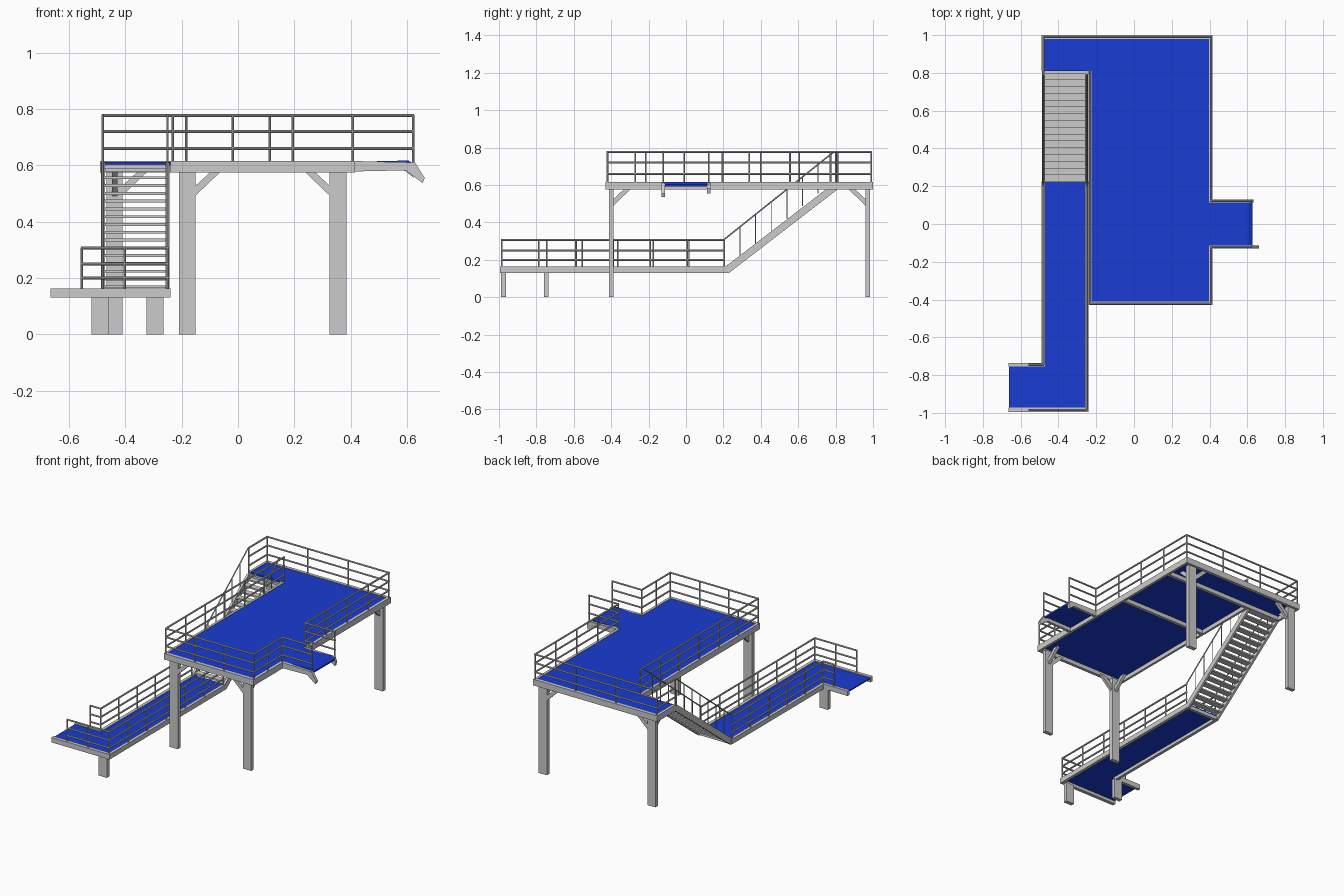
import bpy, bmesh
from mathutils import Vector, Matrix

if "Cube" in bpy.data.objects:
    bpy.data.objects.remove(bpy.data.objects["Cube"])

blue = bpy.data.materials.new("deck_blue")
blue.diffuse_color = (0.01, 0.045, 0.65, 1)
blue.use_nodes = True
blue.node_tree.nodes["Principled BSDF"].inputs["Base Color"].default_value = blue.diffuse_color


def finish(name, bm, mat=None):
    me = bpy.data.meshes.new(name)
    bmesh.ops.recalc_face_normals(bm, faces=bm.faces)
    bm.to_mesh(me)
    bm.free()
    ob = bpy.data.objects.new(name, me)
    bpy.context.collection.objects.link(ob)
    if mat:
        me.materials.append(mat)
    return ob


def box(bm, x0, x1, y0, y1, z0, z1):
    m = Matrix.Translation(((x0 + x1) / 2, (y0 + y1) / 2, (z0 + z1) / 2))
    bmesh.ops.create_cube(bm, size=1, matrix=m @ Matrix.Diagonal((x1 - x0, y1 - y0, z1 - z0, 1)))


def boxes(name, items, mat=None):
    bm = bmesh.new()
    for it in items:
        box(bm, *it)
    return finish(name, bm, mat)


def tube(bm, p, q, r=0.005):
    p, q = Vector(p), Vector(q)
    d = q - p
    m = Matrix.Translation((p + q) / 2) @ d.to_track_quat('Z', 'Y').to_matrix().to_4x4()
    bmesh.ops.create_cone(bm, cap_ends=True, segments=8, radius1=r, radius2=r,
                          depth=d.length + r, matrix=m)


def prism(bm, axis, c, w, pts):
    # profile (u, z) extruded by width w along x or y
    def at(s, u, z):
        return (s, u, z) if axis == 'x' else (u, s, z)
    a = [bm.verts.new(at(c - w / 2, u, z)) for u, z in pts]
    b = [bm.verts.new(at(c + w / 2, u, z)) for u, z in pts]
    bm.faces.new(a)
    bm.faces.new(b[::-1])
    for i in range(len(pts)):
        j = (i + 1) % len(pts)
        bm.faces.new((a[i], a[j], b[j], b[i]))


def railing(name, path, counts, base, heights):
    # horizontal rails along a path, each span split into evenly spaced posts
    bm = bmesh.new()
    for i, n in enumerate(counts):
        p, q = Vector(path[i]), Vector(path[i + 1])
        for h in heights:
            tube(bm, (*p, h), (*q, h), 0.0055)
        for k in range(0 if i == 0 else 1, n + 1):
            s = p.lerp(q, k / n)
            tube(bm, (*s, base), (*s, heights[-1]), 0.0045)
    return finish(name, bm)


# upper deck plates and the drooping lip of the side platform
boxes("upper_deck", [(-0.228, 0.402, -0.41, 0.985, 0.602, 0.612),
                     (-0.475, -0.228, 0.81, 0.985, 0.602, 0.612)], blue)
bm = bmesh.new()
prism(bm, 'y', 0, 0.23, [(0.402, 0.602), (0.60, 0.604), (0.625, 0.592),
                         (0.627, 0.603), (0.605, 0.617), (0.402, 0.612)])
finish("side_platform_deck", bm, blue)

# upper frame
Z = (0.575, 0.615)
boxes("upper_frame", [
    (-0.24, 0.415, -0.43, -0.41, *Z), (-0.49, 0.415, 0.98, 1.0, *Z),
    (0.398, 0.415, -0.43, -0.115, *Z), (0.398, 0.415, 0.115, 1.0, *Z),
    (-0.24, -0.225, -0.43, 0.81, *Z), (-0.49, -0.475, 0.81, 1.0, *Z),
    (0.398, 0.415, -0.115, 0.115, 0.575, 0.601),
    (-0.48, 0.4, 0.795, 0.815, 0.575, 0.602),
    (-0.23, 0.4, 0.37, 0.39, 0.575, 0.602)])

# side platform arms with bent ends
bm = bmesh.new()
prism(bm, 'y', -0.122, 0.018, [(0.41, 0.578), (0.595, 0.582), (0.655, 0.537),
                               (0.663, 0.555), (0.628, 0.61), (0.41, 0.615)])
prism(bm, 'y', 0.122, 0.018, [(0.41, 0.578), (0.59, 0.582), (0.625, 0.555),
                              (0.632, 0.58), (0.62, 0.61), (0.41, 0.615)])
finish("side_platform_arms", bm)

# tall posts with knee braces in both directions
posts, braces = [], bmesh.new()
for x, y, sx in ((-0.18, -0.4, 1), (0.355, -0.4, -1), (-0.438, 0.972, 1), (0.355, 0.972, -1)):
    hw = 0.03 if x > -0.4 else 0.028
    posts.append((x - hw, x + hw, y - 0.013, y + 0.013, 0, 0.578))
    sy = 1 if y < 0 else -1
    for axis, c, u, s in (('y', y, x + sx * hw * 0.9, sx), ('x', x, y + sy * 0.012, sy)):
        prism(braces, axis, c, 0.02, [(u, 0.49), (u, 0.525), (u + s * 0.055, 0.576),
                                      (u + s * 0.09, 0.576)])
boxes("tall_posts", posts)
finish("knee_braces", braces)

# lower walkway
boxes("lower_deck", [(-0.475, -0.255, -0.975, 0.225, 0.15, 0.158),
                     (-0.662, -0.475, -0.975, -0.75, 0.15, 0.158)], blue)
L = (0.13, 0.163)
boxes("lower_frame", [
    (-0.665, -0.24, -0.995, -0.972, *L), (-0.665, -0.472, -0.755, -0.735, *L),
    (-0.49, -0.47, -0.755, 0.225, *L), (-0.26, -0.24, -0.99, 0.225, *L),
    (-0.48, -0.25, 0.205, 0.225, 0.13, 0.15)])
boxes("short_posts", [(-0.325, -0.265, -0.988, -0.962, 0, 0.132),
                      (-0.52, -0.46, -0.76, -0.735, 0, 0.132)])

# staircase: stringers, treads, handrails
Y0, Z0, Y1, Z1 = 0.225, 0.163, 0.80, 0.605
bm = bmesh.new()
for x in (-0.48, -0.25):
    prism(bm, 'x', x, 0.014, [(0.19, 0.13), (0.23, 0.13), (0.81, 0.576),
                              (0.81, 0.61), (0.785, 0.605), (0.21, 0.163)])
finish("stair_stringers", bm)
N = 16
treads = []
for i in range(N):
    t = (i + 0.5) / N
    y, z = Y0 + t * (Y1 - Y0), Z0 + t * (Z1 - Z0) - 0.008
    treads.append((-0.475, -0.255, y - 0.02, y + 0.02, z - 0.005, z + 0.005))
boxes("stair_treads", treads)
bm = bmesh.new()
for x in (-0.48, -0.25):
    a, b = Vector((x, 0.205, 0.31)), Vector((x, 0.79, 0.777))
    tube(bm, a, b, 0.004)
    for k in range(1, 7):
        p = a.lerp(b, k / 7)
        tube(bm, p, p - Vector((0, 0, 0.155)), 0.0022)
finish("stair_handrails", bm)

# railings
up = (0.66, 0.72, 0.777)
railing("front_railing", [(-0.232, 0.81), (-0.232, -0.42), (0.408, -0.42), (0.408, -0.122),
                          (0.622, -0.122)], (6, 3, 2, 1), 0.6, up)
railing("back_railing", [(0.622, 0.122), (0.408, 0.122), (0.408, 0.99), (-0.48, 0.99),
                         (-0.48, 0.80)], (1, 4, 3, 1), 0.6, up)
low = (0.2, 0.25, 0.306)
railing("walkway_outer_railing", [(-0.25, 0.205), (-0.25, -0.985), (-0.555, -0.985)],
        (6, 2), 0.15, low)
railing("walkway_inner_railing", [(-0.48, 0.205), (-0.48, -0.745), (-0.555, -0.745)],
        (5, 1), 0.15, low)
